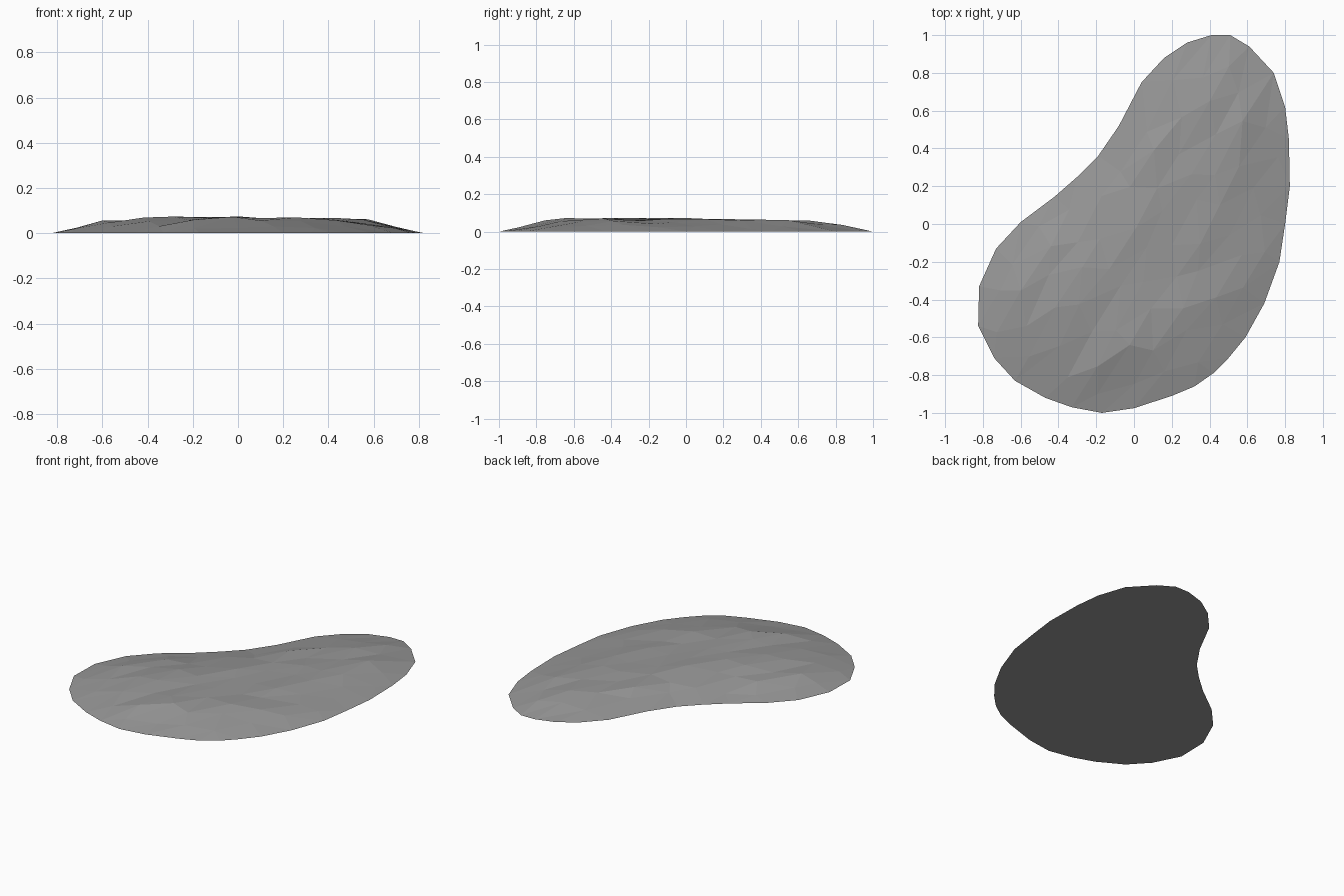
import bpy, bmesh, math, random
from mathutils import Vector
from mathutils.geometry import delaunay_2d_cdt, intersect_point_line

if "Cube" in bpy.data.objects:
    bpy.data.objects.remove(bpy.data.objects["Cube"])

random.seed(4)

# Kidney-shaped outline, clockwise from the far tip
outline = [Vector(p) for p in [
    (.41, 1), (.51, 1), (.61, .94), (.74, .80), (.80, .62), (.82, .45), (.825, .2),
    (.80, 0), (.77, -.2), (.69, -.42), (.59, -.6), (.5, -.71), (.42, -.79), (.32, -.86), (.2, -.91),
    (0, -.975), (-.17, -1), (-.33, -.97), (-.47, -.92), (-.63, -.83), (-.74, -.71),
    (-.825, -.54), (-.82, -.33), (-.73, -.13), (-.6, .01), (-.42, .145), (-.3, .25),
    (-.19, .36), (-.08, .52), (.04, .75), (.16, .88), (.28, .96)]]
n = len(outline)


def edge_distance(p):
    best = 9
    for a, b in zip(outline, outline[1:] + outline[:1]):
        q, t = intersect_point_line(p, a, b)
        q = a.lerp(b, min(max(t, 0), 1))
        best = min(best, (p - q.to_2d()).length)
    return best


def inside(p):
    hit = False
    for a, b in zip(outline, outline[1:] + outline[:1]):
        if (a.y > p.y) != (b.y > p.y) and p.x < a.x + (p.y - a.y) * (b.x - a.x) / (b.y - a.y):
            hit = not hit
    return hit


def height(d):
    # Low rim rising quickly to a nearly level plateau
    steps = [(0, 0), (.06, .014), (.14, .031), (.22, .052), (.32, .063), (.6, .068), (2, .068)]
    for (d0, z0), (d1, z1) in zip(steps, steps[1:]):
        if d <= d1:
            return z0 + (z1 - z0) * (d - d0) / (d1 - d0)


# Jittered interior points, stretched along the diagonal of the stone
points = list(outline)
along = Vector((math.cos(math.radians(58)), math.sin(math.radians(58))))
across = Vector((along.y, -along.x))
SQUEEZE = .5
for i in range(-10, 11):
    for j in range(-6, 7):
        p = across * (i * .11 + random.uniform(-.025, .025)) \
            + along * ((j + .5 * (i % 2)) * .24 + random.uniform(-.05, .05))
        if inside(p) and edge_distance(p) > .06:
            points.append(p)

# Triangulate in a squeezed frame so the facets come out long and diagonal
flat = [Vector((p.dot(across), p.dot(along) * SQUEEZE)) for p in points]
verts, _, faces, *_ = delaunay_2d_cdt(flat, [], [list(range(n))[::-1]], 1, 1e-5)
bm = bmesh.new()
bvs = []
for s in verts:
    v = across * s.x + along * (s.y / SQUEEZE)
    d = edge_distance(v)
    z = 0 if d < .01 else height(d) + random.uniform(-.009, .010) * min(1, d / .2)
    bvs.append(bm.verts.new((v.x, v.y, z)))
for f in faces:
    bm.faces.new([bvs[k] for k in f])

# Flat underside
rim = [e for e in bm.edges if e.is_boundary]
bmesh.ops.contextual_create(bm, geom=rim)
bmesh.ops.recalc_face_normals(bm, faces=bm.faces)
mesh = bpy.data.meshes.new("flat_stone")
bm.to_mesh(mesh)
bm.free()
stone = bpy.data.objects.new("flat_stone", mesh)
bpy.context.collection.objects.link(stone)

# Dark grey stone
grey = bpy.data.materials.new("dark_grey")
grey.diffuse_color = (.31, .31, .31, 1)
grey.use_nodes = True
grey.node_tree.nodes["Principled BSDF"].inputs["Base Color"].default_value = grey.diffuse_color
mesh.materials.append(grey)
